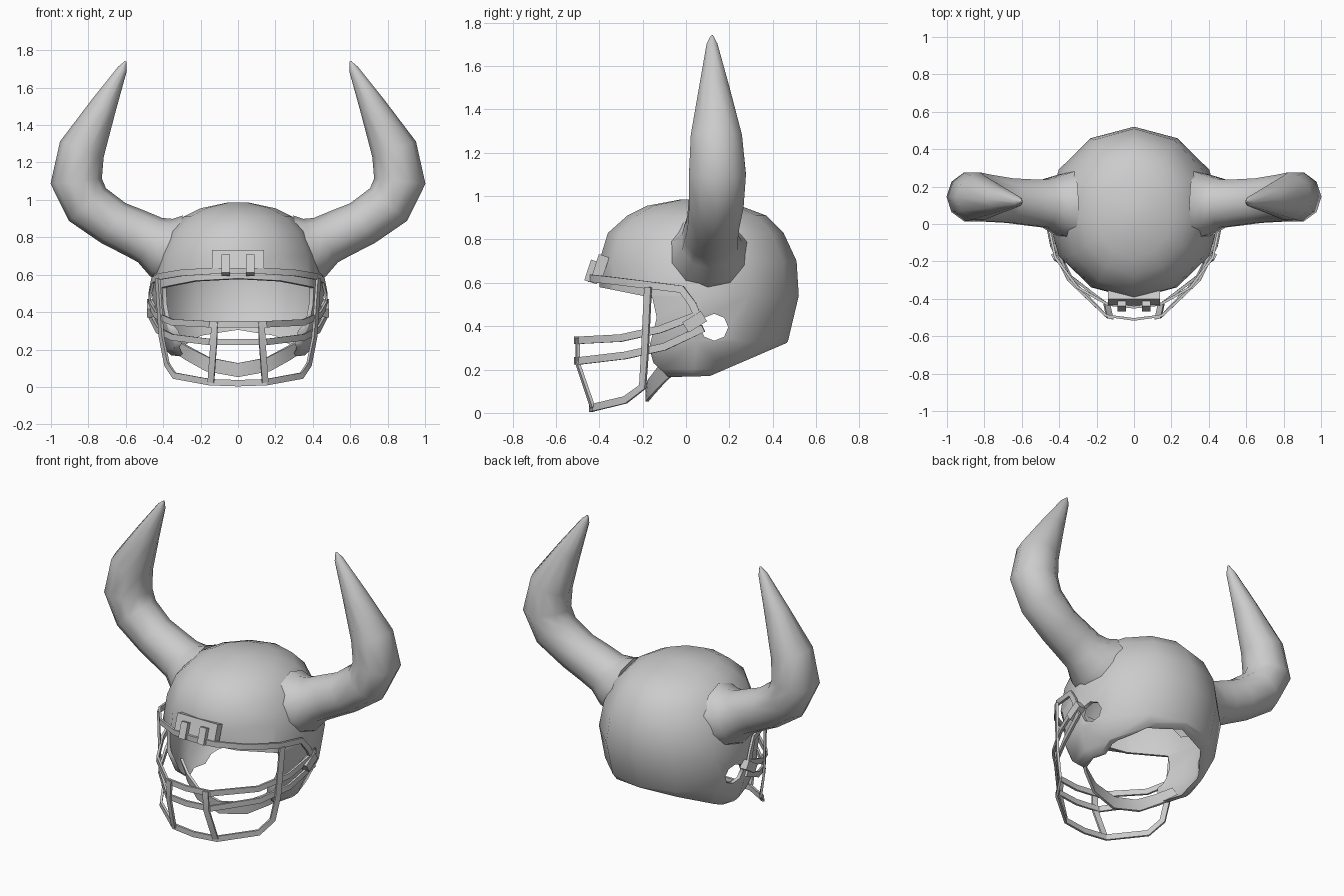
import bpy, bmesh
from math import radians, cos, sin, tau
from mathutils import Vector

cube = bpy.data.objects.get("Cube")
if cube:
    bpy.data.objects.remove(cube, do_unlink=True)

mat = bpy.data.materials.new("light grey")
mat.use_nodes = True
grey = (0.6, 0.6, 0.6, 1)
mat.diffuse_color = grey
mat.node_tree.nodes["Principled BSDF"].inputs["Base Color"].default_value = grey


def finish(name, bm):
    bmesh.ops.recalc_face_normals(bm, faces=bm.faces)
    mesh = bpy.data.meshes.new(name)
    bm.to_mesh(mesh)
    bm.free()
    mesh.materials.append(mat)
    obj = bpy.data.objects.new(name, mesh)
    bpy.context.collection.objects.link(obj)
    return obj


def activate(obj):
    bpy.ops.object.select_all(action='DESELECT')
    obj.select_set(True)
    bpy.context.view_layer.objects.active = obj


def smooth(obj, angle):
    activate(obj)
    bpy.ops.object.shade_smooth_by_angle(angle=radians(angle))


def loft(name, rings):
    """Closed skin through rings of equal point count, capped at both ends."""
    bm = bmesh.new()
    loops = [[bm.verts.new(p) for p in ring] for ring in rings]
    n = len(loops[0])
    for a, b in zip(loops, loops[1:]):
        for i in range(n):
            j = (i + 1) % n
            bm.faces.new((a[i], a[j], b[j], b[i]))
    bm.faces.new(loops[0])
    bm.faces.new(loops[-1])
    return finish(name, bm)


def prism(name, outline):
    """Side outline (y, z) pushed right across the model in x."""
    obj = loft(name, [[(x, y, z) for y, z in outline] for x in (-1, 1)])
    obj.hide_render = True
    return obj


def mirror_path(half):
    return [(-x, y, z) for x, y, z in reversed(half) if x > 0] + half


def flip(path):
    return [(-x, y, z) for x, y, z in path]


def bar(name, path, width=0.034, thick=0.014):
    """Flat band along a path, lying against the curve of the head."""
    pts = [Vector(p) for p in path]
    rings = []
    for i, p in enumerate(pts):
        t = (pts[min(i + 1, len(pts) - 1)] - pts[max(i - 1, 0)]).normalized()
        out = Vector((p.x, p.y - 0.05, 0))
        out = (out - t * out.dot(t)).normalized()
        side = t.cross(out) * width / 2
        out *= thick / 2
        rings.append([p + side + out, p - side + out, p - side - out, p + side - out])
    return smooth(loft(name, rings), 30)


def box(name, centre, size, tilt=0):
    bm = bmesh.new()
    bmesh.ops.create_cube(bm, size=1)
    for v in bm.verts:
        v.co *= Vector(size)
    obj = finish(name, bm)
    obj.location = centre
    obj.rotation_euler.x = radians(tilt)
    return obj


# Helmet shell: rings of (height, half width, front, back)
levels = [(0.08, 0.27, -0.15, 0.20), (0.2, 0.39, -0.30, 0.37), (0.33, 0.44, -0.37, 0.47),
          (0.54, 0.465, -0.40, 0.52), (0.7, 0.43, -0.40, 0.51), (0.83, 0.37, -0.36, 0.45),
          (0.91, 0.29, -0.27, 0.37), (0.955, 0.2, -0.18, 0.25), (0.985, 0.06, -0.02, 0.1)]
SIDES = 12
rings = []
for z, rx, front, back in levels:
    mid, ry = (front + back) / 2, (back - front) / 2
    rings.append([(rx * sin(tau * i / SIDES), mid + ry * cos(tau * i / SIDES), z)
                  for i in range(SIDES)])
shell = loft("helmet_shell", rings)
solid = shell.modifiers.new("thickness", 'SOLIDIFY')
solid.thickness, solid.offset = 0.022, -1

# Openings for the face and neck, and the ear holes
face_cut = prism("face_cutter", [(-1, 0.64), (-0.5, 0.6), (-0.2, 0.54), (-0.155, 0.53),
                                 (-0.135, 0.44), (-0.17, 0.3), (-0.15, 0.23), (-0.08, 0.165),
                                 (0.11, 0.17), (0.47, 0.325), (1, 0.55), (1, -0.5), (-1, -0.5)])
ear_cut = prism("ear_cutter", [(0.13 + 0.065 * cos(tau * i / 8), 0.395 + 0.062 * sin(tau * i / 8))
                               for i in range(8)])
for cutter in (face_cut, ear_cut):
    mod = shell.modifiers.new("opening", 'BOOLEAN')
    mod.operation, mod.solver, mod.object = 'DIFFERENCE', 'EXACT', cutter
activate(shell)
for mod in list(shell.modifiers):
    bpy.ops.object.modifier_apply(modifier=mod.name)
for cutter in (face_cut, ear_cut):
    bpy.data.objects.remove(cutter, do_unlink=True)
smooth(shell, 50)

# Horns: (x, y, z, radius) along the bend, flared where they meet the shell
spine = [(0.33, 0.1, 0.73, 0.19), (0.41, 0.1, 0.745, 0.165), (0.47, 0.11, 0.785, 0.135),
         (0.555, 0.115, 0.825, 0.13), (0.665, 0.125, 0.875, 0.125), (0.805, 0.14, 0.975, 0.132),
         (0.865, 0.145, 1.1, 0.138), (0.835, 0.14, 1.27, 0.124), (0.72, 0.13, 1.5, 0.072),
         (0.618, 0.12, 1.7, 0.026), (0.6, 0.12, 1.74, 0.005)]
for side, sign in (("left", 1), ("right", -1)):
    rings = []
    for i, (x, y, z, r) in enumerate(spine):
        a, b = spine[max(i - 1, 0)], spine[min(i + 1, len(spine) - 1)]
        t = Vector((b[0] - a[0], 0, b[2] - a[2])).normalized()
        up = Vector((-t.z, 0, t.x))
        ring = [Vector((x, y, z)) + r * (up * cos(tau * k / 10) + Vector((0, sin(tau * k / 10), 0)))
                for k in range(10)]
        rings.append([(sign * p.x, p.y, p.z) for p in ring])
    smooth(loft(side + "_horn", rings), 60)

# Face guard: bars running ear to ear
bar("brow_bar", mirror_path([(0, -0.445, 0.62), (0.14, -0.43, 0.62), (0.3, -0.34, 0.61),
                             (0.42, -0.18, 0.59), (0.455, -0.02, 0.57), (0.47, 0.03, 0.5),
                             (0.475, 0.06, 0.43)]))
bar("upper_jaw_bar", mirror_path([(0, -0.51, 0.335), (0.15, -0.49, 0.335), (0.35, -0.3, 0.345),
                                  (0.44, -0.12, 0.385), (0.475, 0.05, 0.45)]))
bar("lower_jaw_bar", mirror_path([(0, -0.51, 0.24), (0.15, -0.49, 0.24), (0.35, -0.28, 0.265),
                                  (0.43, -0.1, 0.305), (0.475, 0.08, 0.39)]))
bar("chin_bar", mirror_path([(0, -0.44, 0.02), (0.15, -0.425, 0.025), (0.34, -0.28, 0.06),
                             (0.38, -0.2, 0.12), (0.41, -0.19, 0.27), (0.43, -0.175, 0.58)]))
upright = [(0.125, -0.5, 0.345), (0.13, -0.5, 0.23), (0.145, -0.43, 0.025)]
bar("left_upright", upright)
bar("right_upright", flip(upright))

# Clips holding the guard to the brow and the ears
box("brow_plate", (0, -0.395, 0.672), (0.28, 0.05, 0.11), -18)
for side, sign in (("left", 1), ("right", -1)):
    box(side + "_brow_clip", (sign * 0.065, -0.425, 0.65), (0.045, 0.06, 0.1), -18)
    box(side + "_ear_clip", (sign * 0.465, 0.04, 0.42), (0.045, 0.1, 0.055), 32)

# Chin strap slung between the cheeks
bar("chin_strap", mirror_path([(0, -0.18, 0.09), (0.16, -0.16, 0.12), (0.27, -0.11, 0.18),
                               (0.35, -0.05, 0.23)]), 0.075, 0.015)
